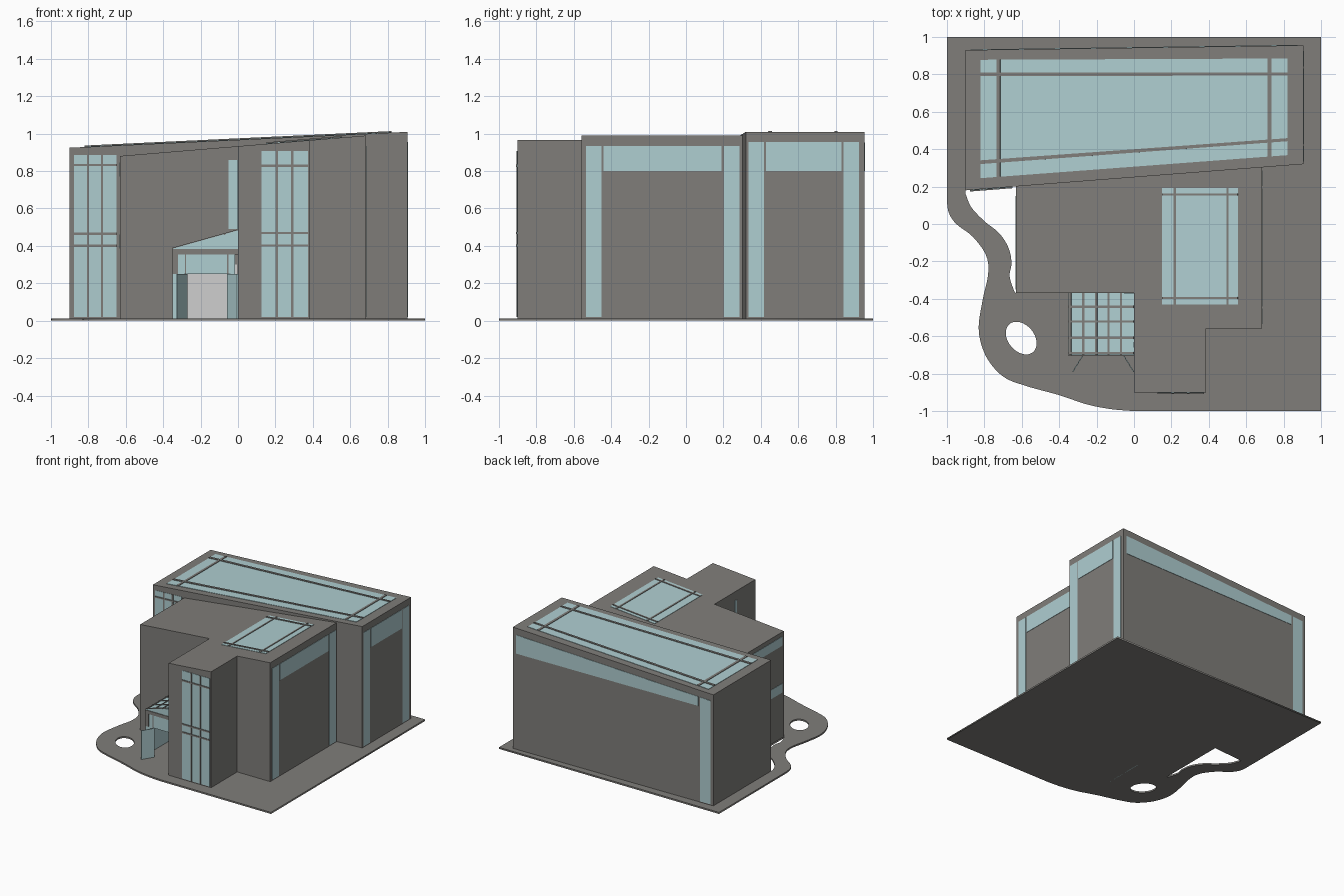
import bpy, bmesh, math
from mathutils import Vector

if "Cube" in bpy.data.objects:
    bpy.data.objects.remove(bpy.data.objects["Cube"])


def material(name, rgb):
    m = bpy.data.materials.new(name)
    m.diffuse_color = (*rgb, 1)
    m.use_nodes = True
    m.node_tree.nodes["Principled BSDF"].inputs["Base Color"].default_value = m.diffuse_color
    return m


GREY = material("warm grey wall", (0.215, 0.208, 0.195))
GLASS = material("pale blue glass", (0.43, 0.62, 0.64))
LIGHT = material("light grey door", (0.62, 0.62, 0.62))


def finish(name, bm, mat):
    bmesh.ops.recalc_face_normals(bm, faces=bm.faces)
    me = bpy.data.meshes.new(name)
    bm.to_mesh(me)
    bm.free()
    me.materials.append(mat)
    ob = bpy.data.objects.new(name, me)
    bpy.context.collection.objects.link(ob)
    return ob


def add_prism(bm, low, high):
    a = [bm.verts.new(p) for p in low]
    b = [bm.verts.new(p) for p in high]
    bm.faces.new(a)
    bm.faces.new(b)
    n = len(a)
    for i in range(n):
        bm.faces.new((a[i], a[(i + 1) % n], b[(i + 1) % n], b[i]))


def block(name, outline, roof, mat=GREY, z0=0.005):
    bm = bmesh.new()
    add_prism(bm, [(x, y, z0) for x, y in outline], [(x, y, roof(x)) for x, y in outline])
    return finish(name, bm, mat)


def slab(bm, corners, front, back=0.003):
    # corners run counter-clockwise seen from outside
    c = [Vector(p) for p in corners]
    n = (c[1] - c[0]).cross(c[3] - c[0]).normalized()
    add_prism(bm, [p - n * back for p in c], [p + n * front for p in c])


def window(name, corners, us=(), vs=(), w=0.012, lift=0.003):
    # glass pane with bars at fractions across (us) and up (vs)
    a, b, c, d = [Vector(p) for p in corners]

    def at(u, v):
        return (a.lerp(b, u)).lerp(d.lerp(c, u), v)

    bm = bmesh.new()
    slab(bm, (a, b, c, d), lift)
    finish(name + "_glass", bm, GLASS)
    if not us and not vs:
        return
    bm = bmesh.new()
    hu, hv = w / 2 / (b - a).length, w / 2 / (d - a).length
    for u in us:
        slab(bm, (at(u - hu, 0), at(u + hu, 0), at(u + hu, 1), at(u - hu, 1)), lift + 0.004)
    for v in vs:
        l, r = v if isinstance(v, tuple) else (v, v)
        slab(bm, (at(0, l - hv), at(1, r - hv), at(1, r + hv), at(0, l + hv)), lift + 0.005)
    finish(name + "_bars", bm, GREY)


def smooth(pts, steps=6):
    # Catmull-Rom through open points
    p = [Vector(q) for q in [pts[0]] + pts + [pts[-1]]]
    out = []
    for i in range(1, len(p) - 2):
        for k in range(steps):
            t = k / steps
            out.append(0.5 * (2 * p[i] + (p[i + 1] - p[i - 1]) * t
                       + (2 * p[i - 1] - 5 * p[i] + 4 * p[i + 1] - p[i + 2]) * t * t
                       + (3 * p[i] - p[i - 1] - 3 * p[i + 1] + p[i + 2]) * t ** 3))
    return out + [p[-1]]


# base plate with curved terrace, garden opening and oval hole
edge = smooth([(0, -1), (-0.12, -0.99), (-0.25, -0.965), (-0.4, -0.915), (-0.58, -0.865),
               (-0.7, -0.815), (-0.79, -0.71), (-0.83, -0.57), (-0.81, -0.41), (-0.78, -0.27),
               (-0.79, -0.17), (-0.86, -0.07), (-0.95, 0.0), (-0.99, 0.06), (-1, 0.12)])
outer = [(-1, 1), (1, 1), (1, -1)] + edge
garden = [(-0.63, -0.37), (-0.63, 0.201), (-0.9, 0.18)] + smooth(
    [(-0.9, 0.16), (-0.87, 0.09), (-0.8, 0.015), (-0.72, -0.05), (-0.67, -0.13),
     (-0.655, -0.21), (-0.665, -0.28), (-0.64, -0.36)])
ca, sa = math.cos(math.radians(-50)), math.sin(math.radians(-50))
oval = []
for i in range(32):
    t = math.tau * i / 32
    ex, ey = 0.098 * math.cos(t), 0.07 * math.sin(t)
    oval.append((-0.603 + ex * ca - ey * sa, -0.61 + ex * sa + ey * ca))
cu = bpy.data.curves.new("base_plate", 'CURVE')
cu.dimensions = '2D'
cu.fill_mode = 'BOTH'
cu.extrude = 0.0065
for loop in (outer, garden, oval):
    sp = cu.splines.new('POLY')
    sp.points.add(len(loop) - 1)
    for q, p in zip(sp.points, loop):
        q.co = (p[0], p[1], 0, 1)
    sp.use_cyclic_u = True
cu.materials.append(GREY)
plate = bpy.data.objects.new("base_plate", cu)
bpy.context.collection.objects.link(plate)
plate.location.z = 0.0065
bpy.context.view_layer.objects.active = plate
plate.select_set(True)
bpy.ops.object.convert(target='MESH')


# main volumes with sloping roofs
def hall_roof(x):
    return 0.967 + 0.047 * x


def wing_roof(x):
    return 0.933 + 0.083 * x


def hall_front(x):
    return 0.25 + 0.078 * x


block("rear_hall", [(-0.9, 0.18), (0.905, 0.32), (0.905, 0.955), (-0.9, 0.93)], hall_roof)
block("front_wing", [(-0.63, 0.25), (-0.63, -0.37), (0, -0.37), (0, -0.9), (0.385, -0.9),
                     (0.385, -0.56), (0.685, -0.56), (0.685, 0.32)], wing_roof)


# roof skylights
def on_roof(roof, pts):
    return [(x, y, roof(x)) for x, y in pts]


window("hall_skylight", on_roof(hall_roof, [(-0.82, 0.245), (0.82, 0.368), (0.82, 0.885), (-0.82, 0.878)]),
       (0.058, 0.942), ((0.135, 0.16), (0.877, 0.84)), 0.02)
window("wing_skylight", on_roof(wing_roof, [(0.15, -0.43), (0.555, -0.43), (0.555, 0.192), (0.15, 0.192)]),
       (0.17, 0.865), (0.055, 0.945), 0.013)

# tall front windows
window("tower_window", [(0.125, -0.9, 0.02), (0.375, -0.9, 0.02), (0.375, -0.9, 0.908), (0.125, -0.9, 0.908)],
       (0.33, 0.66), (0.43, 0.505, 0.91))
x0, x1 = -0.878, -0.65
window("hall_front_window", [(x0, hall_front(x0), 0.02), (x1, hall_front(x1), 0.02),
                             (x1, hall_front(x1), 0.885), (x0, hall_front(x0), 0.885)],
       (0.33, 0.66), (0.44, 0.515, 0.94))


# right side strip windows
def side_window(name, x, y0, y1, z0, z1):
    window(name, [(x, y0, z0), (x, y1, z0), (x, y1, z1), (x, y0, z1)])


for part, x, top, ys in (("hall", 0.905, 0.955, (0.335, 0.418, 0.428, 0.832, 0.842, 0.925)),
                         ("wing", 0.685, 0.935, (-0.535, -0.452, -0.44, 0.19, 0.203, 0.287))):
    side_window(part + "_side_strip_front", x, ys[0], ys[1], 0.02, top)
    side_window(part + "_side_strip_top", x, ys[2], ys[3], 0.8, top)
    side_window(part + "_side_strip_rear", x, ys[4], ys[5], 0.02, top)


# back wall windows following the roof slope
def back_window(name, xa, xb, z0):
    def y(x):
        return 0.9425 + 0.01385 * x
    window(name, [(xa, y(xa), z0), (xb, y(xb), z0),
                  (xb, y(xb), hall_roof(xb) - 0.055), (xa, y(xa), hall_roof(xa) - 0.055)])


back_window("back_strip_top", 0.875, -0.765, 0.8)
back_window("back_strip_tall", -0.78, -0.875, 0.02)

# left side windows of the wing
for i, (z0, z1) in enumerate(((0.77, 0.845), (0.385, 0.46))):
    window("left_strip_%d" % i, [(-0.63, 0.15, z0), (-0.63, -0.35, z0), (-0.63, -0.35, z1), (-0.63, 0.15, z1)])
window("tower_left_slit", [(0, -0.63, 0.49), (0, -0.66, 0.49), (0, -0.66, 0.86), (0, -0.63, 0.86)])
window("porch_slit_window", [(-0.05, -0.37, 0.49), (-0.004, -0.37, 0.49), (-0.004, -0.37, 0.86), (-0.05, -0.37, 0.86)])


# glazed entrance porch
def box(name, x0, x1, y0, y1, z0, z1, mat):
    return block(name, [(x0, y0), (x1, y0), (x1, y1), (x0, y1)], lambda x: z1, mat, z0)


def porch_roof(x):
    return 0.48 + 0.28 * x


window("porch_roof", on_roof(porch_roof, [(-0.35, -0.7), (0, -0.7), (0, -0.37), (-0.35, -0.37)]),
       (0.03, 0.23, 0.425, 0.615, 0.805), (0.03, 0.28, 0.54, 0.78), 0.012)
block("porch_gable_glass", [(-0.345, -0.7), (0, -0.7), (0, -0.692), (-0.345, -0.692)], porch_roof, GLASS, 0.37)
box("porch_beam", -0.35, 0, -0.705, -0.69, 0.355, 0.382, GREY)
box("porch_side_beam", -0.35, -0.335, -0.7, -0.37, 0.355, 0.38, GREY)
box("porch_transom_glass", -0.32, -0.015, -0.7, -0.692, 0.25, 0.355, GLASS)
box("porch_post_upper", -0.35, -0.32, -0.705, -0.69, 0.25, 0.355, GREY)
box("porch_transom_bars", -0.284, -0.278, -0.703, -0.692, 0.25, 0.355, GREY)
box("porch_transom_bar_right", -0.058, -0.052, -0.703, -0.692, 0.25, 0.355, GREY)
box("porch_side_glass", -0.35, -0.342, -0.7, -0.37, 0.0, 0.355, GLASS)
box("porch_front_glass_left", -0.345, -0.278, -0.7, -0.692, 0.01, 0.25, GLASS)
box("porch_front_glass_right", -0.055, 0, -0.7, -0.692, 0.01, 0.25, GLASS)
box("inner_door", -0.33, -0.005, -0.378, -0.369, 0.01, 0.3, LIGHT)

# open door leaves
for name, xa, xb in (("door_left", -0.275, -0.33), ("door_right", -0.06, -0.005)):
    block(name, [(xa, -0.7), (xa + 0.006, -0.7), (xb + 0.006, -0.79), (xb, -0.79)], lambda x: 0.25, GLASS, 0.012)
